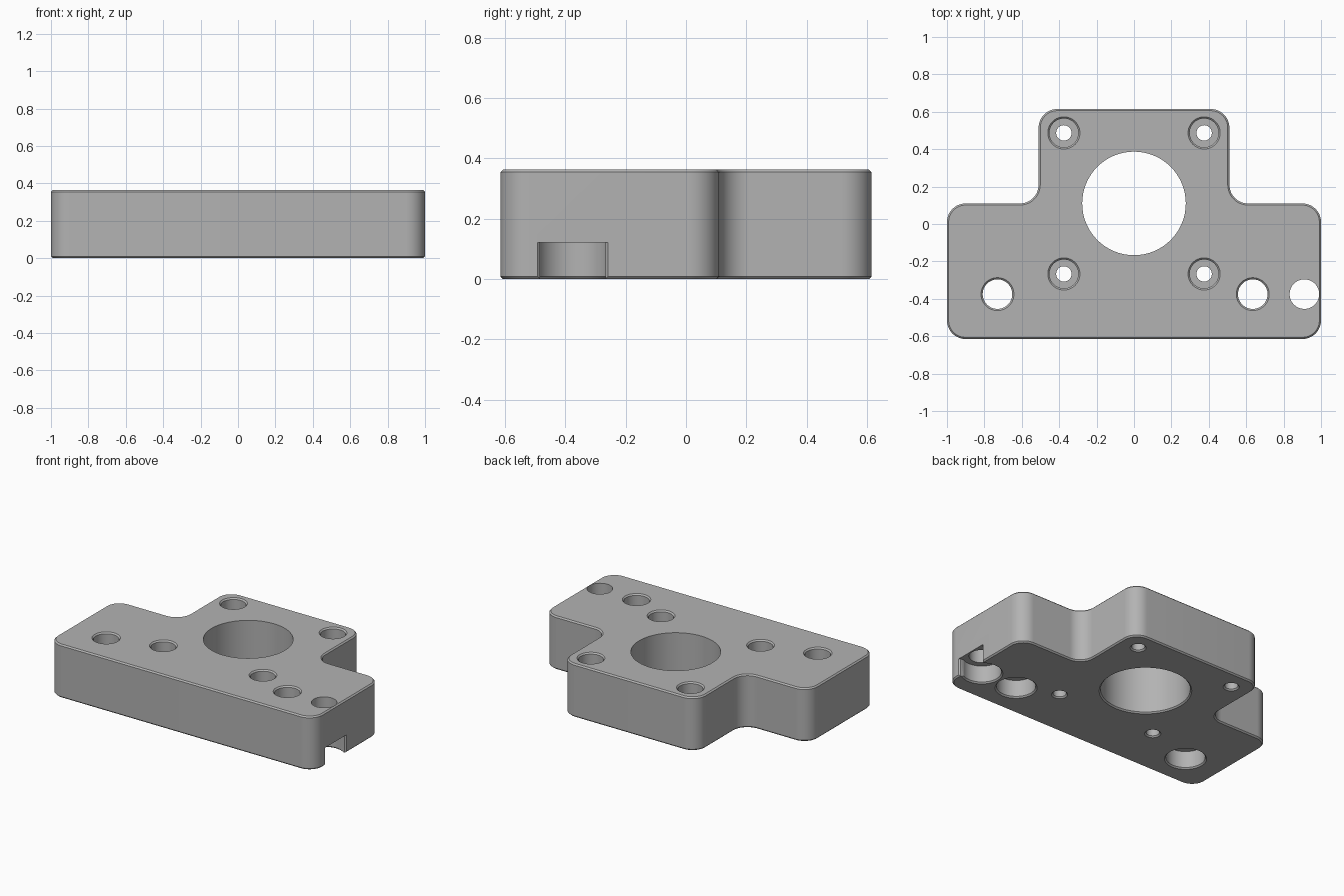
import bpy, bmesh
from math import cos, sin, pi

H = 0.363      # plate thickness
C = 0.009      # edge chamfer
R = 0.1        # corner radius

if "Cube" in bpy.data.objects:
    bpy.data.objects.remove(bpy.data.objects["Cube"], do_unlink=True)

grey = bpy.data.materials.new("machined_grey")
grey.use_nodes = True
grey.diffuse_color = (0.45, 0.45, 0.45, 1)
grey.node_tree.nodes["Principled BSDF"].inputs["Base Color"].default_value = (0.45, 0.45, 0.45, 1)


def make_object(name, bm):
    bmesh.ops.recalc_face_normals(bm, faces=bm.faces)
    mesh = bpy.data.meshes.new(name)
    bm.to_mesh(mesh)
    bm.free()
    mesh.materials.append(grey)
    obj = bpy.data.objects.new(name, mesh)
    bpy.context.collection.objects.link(obj)
    return obj


def loft(bm, rings):
    """Skin a stack of equal-length rings of points and cap both ends."""
    loops = [[bm.verts.new(p) for p in ring] for ring in rings]
    for a, b in zip(loops, loops[1:]):
        for i in range(len(a)):
            j = (i + 1) % len(a)
            bm.faces.new((a[i], a[j], b[j], b[i]))
    bm.faces.new(loops[0][::-1])
    bm.faces.new(loops[-1])


def outline(inset, z, steps=12):
    """T-shaped outline with rounded corners, shrunk by inset."""
    # right half: centre, start angle in quarter turns, turn direction
    arcs = [((1 - R, R - 0.615), 3, 1), ((1 - R, 0.11 - R), 0, 1),
            ((0.51 + R, 0.11 + R), 3, -1), ((0.51 - R, 0.615 - R), 0, 1)]
    half = []
    for (cx, cy), start, turn in arcs:
        r = R - inset * turn
        for i in range(steps + 1):
            a = (start + turn * i / steps) * pi / 2
            half.append((cx + r * cos(a), cy + r * sin(a), z))
    return half + [(-x, y, z) for x, y, z in reversed(half)]


def turned(bm, x, y, profile, steps=64):
    """Round cutter from (radius, z) pairs."""
    loft(bm, [[(x + r * cos(2 * pi * i / steps), y + r * sin(2 * pi * i / steps), z)
               for i in range(steps)] for r, z in profile])


# Plate body with chamfered rims
bm = bmesh.new()
loft(bm, [outline(C, 0), outline(0, C), outline(0, H - C), outline(C, H)])
plate = make_object("mounting_plate", bm)

low, high = -0.05, H + 0.05
bm = bmesh.new()

# Central bore, chamfered underneath
r = 0.277
turned(bm, 0, 0.11, [(r + C, low), (r + C, 0), (r, C), (r, high)])

# Motor screw holes, counterbored from the top
r, bore = 0.041, 0.077
for x in (-0.375, 0.375):
    for y in (-0.267, 0.487):
        turned(bm, x, y, [(r + C, low), (r + C, 0), (r, C), (r, 0.13), (bore, 0.13),
                          (bore, H - C), (bore + C, H), (bore + C, high)])

# Frame bolt holes, counterbored from below
r, bore, depth = 0.079, 0.121, 0.122
for x, rim in ((-0.73, C), (0.635, C), (0.911, 0)):
    turned(bm, x, -0.375, [(bore + C, low), (bore + C, 0), (bore, C), (bore, depth),
                           (r, depth), (r, H - C), (r + rim, H), (r + rim, high)])
holes = make_object("hole_cutter", bm)

# Side opening of the end counterbore, flared at the outer face
bm = bmesh.new()
w = 0.108
section = [(0.93, -w), (1 - C, -w), (1.01, -w - 2 * C), (1.01, w + 2 * C), (1 - C, w), (0.93, w)]
loft(bm, [[(x, y - 0.375, z) for x, y in section] for z in (low, depth)])
slot = make_object("slot_cutter", bm)

# Cut, bake and tidy
bpy.ops.object.select_all(action='DESELECT')
plate.select_set(True)
bpy.context.view_layer.objects.active = plate
for cutter in (holes, slot):
    cutter.hide_render = True
    mod = plate.modifiers.new(cutter.name, 'BOOLEAN')
    mod.operation = 'DIFFERENCE'
    mod.solver = 'EXACT'
    mod.object = cutter
    bpy.ops.object.modifier_apply(modifier=mod.name)
    bpy.data.objects.remove(cutter, do_unlink=True)
bpy.ops.object.shade_smooth_by_angle(angle=0.5)
